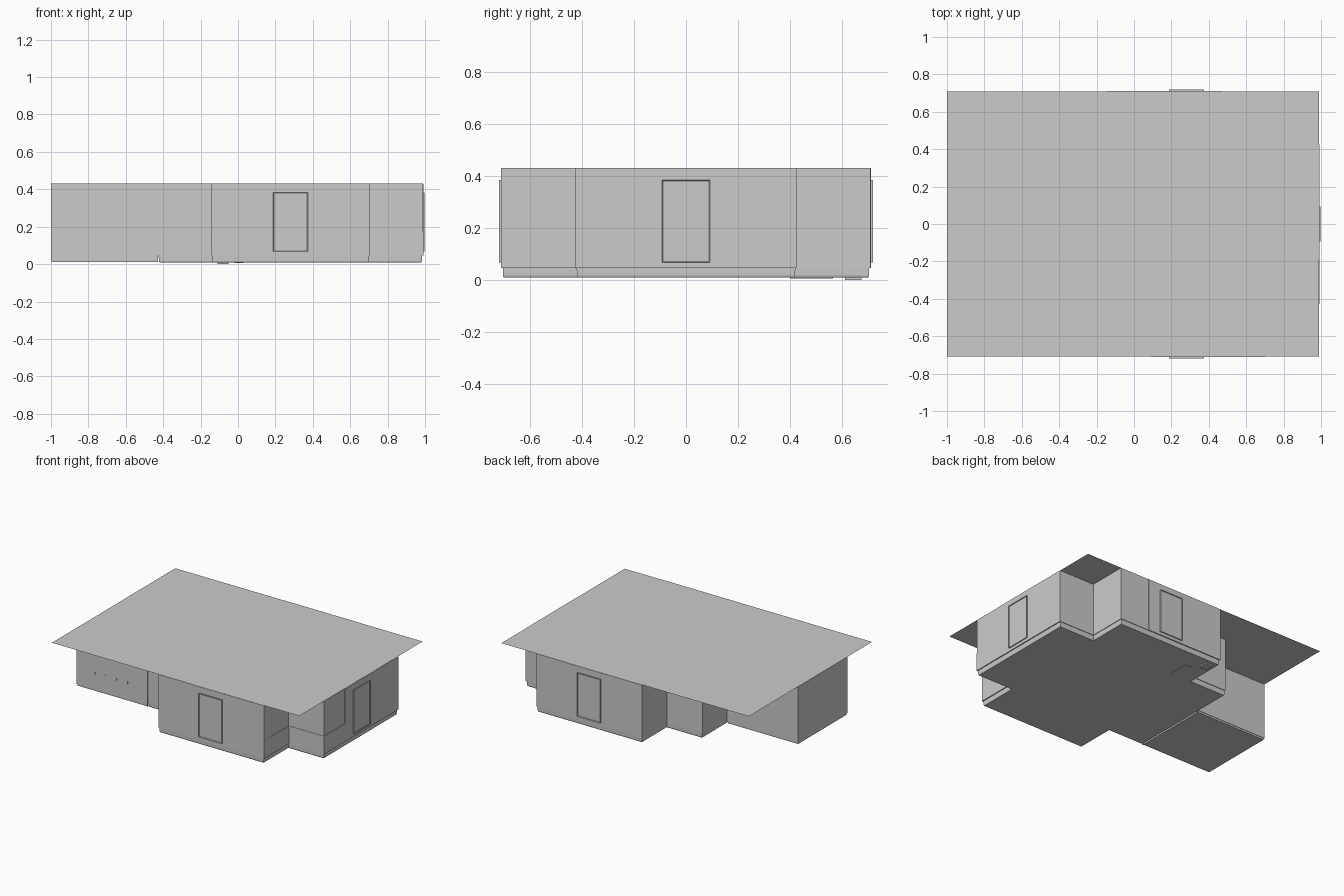
import bpy, bmesh
from math import pi
from mathutils import Matrix, Vector

if "Cube" in bpy.data.objects:
    bpy.data.objects.remove(bpy.data.objects["Cube"])

CX, R, A, TOP = 0.28, 0.708, 0.424, 0.43   # cross centre, reach, half arm, roof height


def add_object(name, bm):
    mesh = bpy.data.meshes.new(name)
    bm.to_mesh(mesh)
    bm.free()
    ob = bpy.data.objects.new(name, mesh)
    bpy.context.collection.objects.link(ob)
    return ob


def inset(poly, d):
    """Offset a counter-clockwise right-angled outline inwards."""
    out, n = [], len(poly)
    for i, p in enumerate(poly):
        p = Vector(p)
        e1 = (p - Vector(poly[i - 1])).normalized()
        e2 = (Vector(poly[(i + 1) % n]) - p).normalized()
        out.append(p + d * Vector((-e1.y - e2.y, e1.x + e2.x)))
    return out


def shell(name, poly, levels, skip=()):
    """Walls through (height, inset) levels with a closed floor and open top."""
    bm = bmesh.new()
    rings = [[bm.verts.new((p.x, p.y, z)) for p in inset(poly, d)] for z, d in levels]
    n = len(poly)
    for low, high in zip(rings, rings[1:]):
        for i in range(n):
            if i not in skip:
                j = (i + 1) % n
                bm.faces.new((low[i], low[j], high[j], high[i]))
    bm.faces.new(rings[0][::-1])
    return add_object(name, bm)


def box(name, x, y, z, rot=None):
    bm = bmesh.new()
    bmesh.ops.create_cube(bm, size=1)
    for v in bm.verts:
        v.co = [a + (b - a) * (c + 0.5) for (a, b), c in zip((x, y, z), v.co)]
    if rot is not None:
        bm.transform(rot)
    return add_object(name, bm)


def arm_frame(turns):
    """Front arm coordinates turned to another side of the cross."""
    return Matrix.Translation((CX, 0, 0)) @ Matrix.Rotation(turns * pi / 2, 4, 'Z')


# Cross-shaped house body with recessed base
quarter = [Vector((-A, -A)), Vector((-A, -R)), Vector((A, -R))]
cross = []
for k in range(4):
    m = Matrix.Rotation(k * pi / 2, 2)
    cross += [m @ p + Vector((CX, 0)) for p in quarter]
shell("house_walls", cross, [(0.009, 0.008), (0.016, 0.005), (0.045, 0.004), (0.045, 0), (TOP, 0)])

# Side wing on the left
LX = CX - R
wing = [(-1, -A), (LX, -A), (LX, 0.14), (-1, 0.14)]
shell("wing_walls", wing, [(0.01, 0.004), (0.022, 0.003), (0.022, 0), (TOP, 0)], skip=(1,))

# Flat roof sheet
bm = bmesh.new()
bm.faces.new([bm.verts.new((x, y, TOP)) for x, y in
              ((-1, -R), (CX + R, -R), (CX + R, R), (-1, R))])
add_object("flat_roof", bm)

# Wall panels and framed doors on front, right and back
for side, turns in (("front", 0), ("right", 1), ("back", 2)):
    rot = arm_frame(turns)
    end = A if turns else A + 0.003
    box(side + "_panel", (-0.19, end), (-R - 0.003, -R + 0.001), (0.045, TOP - 0.001), rot)
    door = box(side + "_door", (-0.093, 0.093), (-R - 0.010, -R), (0.067, 0.384))
    bm = bmesh.new()
    bm.from_mesh(door.data)
    bm.normal_update()
    face = min(bm.faces, key=lambda f: f.calc_center_median().y)
    bmesh.ops.inset_region(bm, faces=[face], thickness=0.006)
    bmesh.ops.translate(bm, verts=face.verts, vec=(0, 0.004, 0))
    bm.transform(rot)
    bm.to_mesh(door.data)
    bm.free()

# Front panel return around the corner
box("corner_return", (CX + A - 0.001, CX + A + 0.003), (-R - 0.003, -0.645), (0.045, TOP - 0.001))

# Low wainscot around the front right inner corner
T, WZ = 0.003, (0.045, 0.175)
box("wainscot_side", (CX + A - 0.001, CX + A + T), (-0.645, -A), WZ)
box("wainscot_front", (CX + A, CX + R + T), (-A - T, -A + 0.001), WZ)
box("wainscot_right", (CX + R - 0.001, CX + R + T), (-A - T, -0.19), WZ)

# Wing joint strip and four small wall slots
box("joint_strip", (LX - 0.009, LX), (-A - 0.004, -A), (0.012, TOP - 0.001))
for x in (-0.85, -0.765, -0.68, -0.592):
    box("wall_peg", (x - 0.003, x + 0.003), (-A - 0.005, -A), (0.133, 0.149))

# Thin plates beneath the floor
box("floor_plate_a", (-0.02, 0.03), (0.40, 0.565), (0.006, 0.010))
box("floor_plate_b", (-0.11, -0.05), (0.61, 0.675), (0.0, 0.010))
